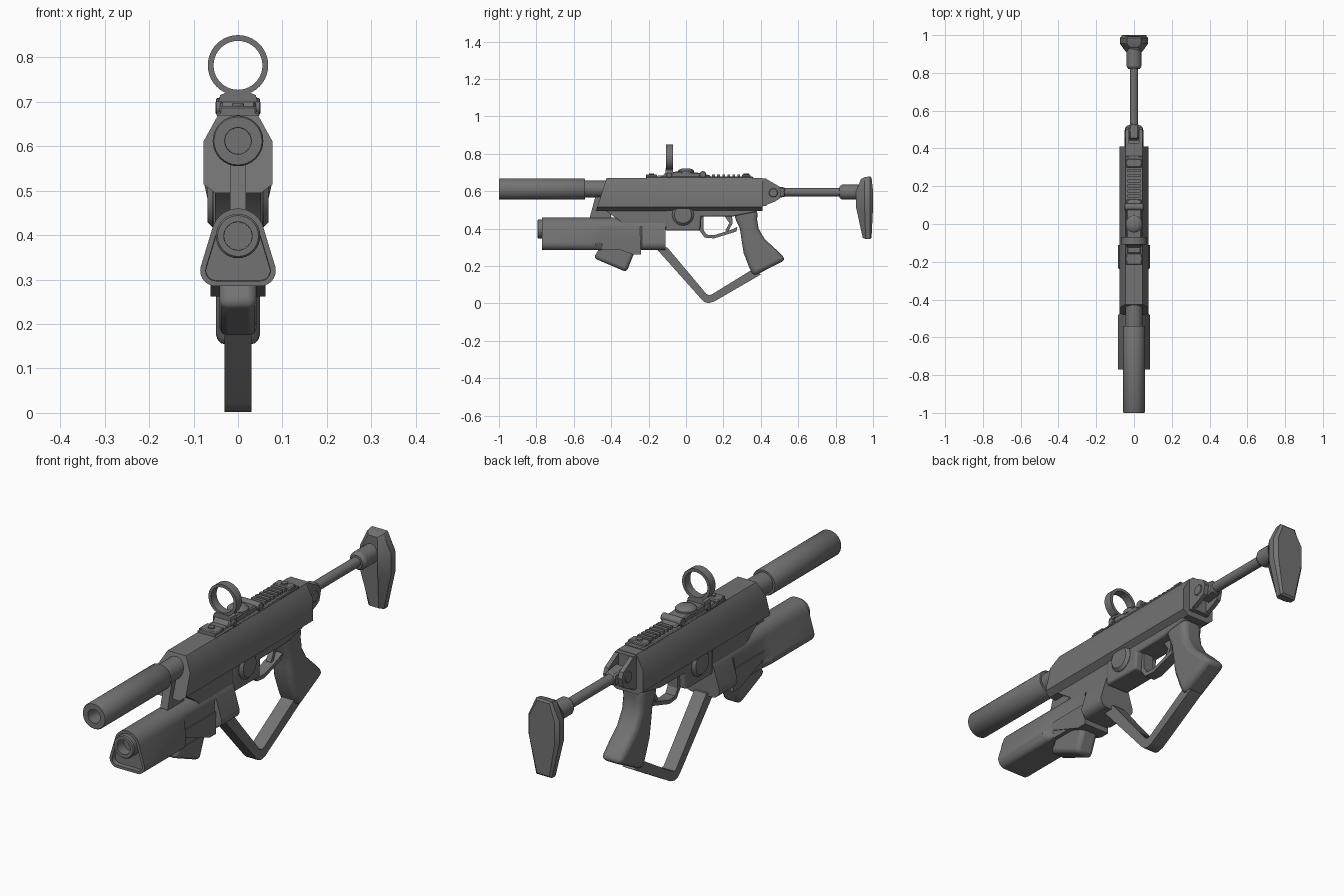
import bpy, bmesh, math
from mathutils import Vector, geometry

if "Cube" in bpy.data.objects:
    bpy.data.objects.remove(bpy.data.objects["Cube"])

grey = bpy.data.materials.new("gunmetal_grey")
grey.diffuse_color = (0.17, 0.17, 0.17, 1)
grey.use_nodes = True
grey.node_tree.nodes["Principled BSDF"].inputs["Base Color"].default_value = grey.diffuse_color


def finish(name, bm, bevel=0, segs=3):
    bmesh.ops.recalc_face_normals(bm, faces=bm.faces)
    me = bpy.data.meshes.new(name)
    bm.to_mesh(me)
    bm.free()
    me.materials.append(grey)
    ob = bpy.data.objects.new(name, me)
    bpy.context.collection.objects.link(ob)
    if bevel:
        m = ob.modifiers.new("bevel", 'BEVEL')
        m.width, m.segments, m.limit_method, m.angle_limit = bevel, segs, 'ANGLE', math.radians(60)
    return ob


def loft(rings):
    """Closed skin through rings of points; both ends capped."""
    bm = bmesh.new()
    vs = [[bm.verts.new(p) for p in r] for r in rings]
    n = len(vs[0])
    for a, b in zip(vs, vs[1:]):
        for i in range(n):
            bm.faces.new((a[i], a[(i + 1) % n], b[(i + 1) % n], b[i]))
    bm.faces.new(vs[0])
    bm.faces.new(vs[-1][::-1])
    bmesh.ops.recalc_face_normals(bm, faces=bm.faces)
    return bm


def plate(name, pts, half, x=0, bevel=0, segs=3):
    """Side outline (y, z) extruded across x."""
    return finish(name, loft([[(x + s * half, y, z) for y, z in pts] for s in (-1, 1)]), bevel, segs)


def box(name, y0, y1, z0, z1, half, x=0, bevel=0):
    return plate(name, [(y0, z0), (y1, z0), (y1, z1), (y0, z1)], half, x, bevel, 1)


def circle(r, n=32, cx=0, cz=0):
    return [(cx + r * math.cos(i * math.tau / n), cz + r * math.sin(i * math.tau / n)) for i in range(n)]


def recess(bm, wall, depth):
    """Sink the front (-y) cap, leaving a rim."""
    bm.normal_update()
    f = min(bm.faces, key=lambda f: f.normal.y)
    bmesh.ops.inset_region(bm, faces=[f], thickness=wall)
    bmesh.ops.inset_region(bm, faces=[f], thickness=0.001)
    bmesh.ops.translate(bm, verts=f.verts, vec=(0, depth, 0))


def tube(name, z, rings, wall=0, depth=0, n=32):
    """Round part along y from (y, radius) pairs, optionally bored at the front."""
    bm = loft([[(a, y, z + b) for a, b in circle(r, n)] for y, r in rings])
    if wall:
        recess(bm, wall, depth)
    return finish(name, bm)


def pin(name, x0, x1, y, z, r, edge=0.006, n=28):
    """Round part across x with a softened outer rim, mirrored on both sides."""
    for s, side in ((1, "right"), (-1, "left")):
        rings = [(x0, r), (x1 - edge, r), (x1, r - edge)]
        finish(f"{name}_{side}", loft([[(s * x, y + a, z + b) for a, b in circle(q, n)] for x, q in rings]))


def mirrored(half):
    return half + [(-x, z) for x, z in reversed(half)]


# Barrel and suppressor
tube("suppressor", 0.612, [(-1, 0.054), (-0.995, 0.057), (-0.545, 0.057), (-0.54, 0.054)], 0.024, 0.12)
tube("barrel", 0.612, [(-0.56, 0.045), (-0.38, 0.045)])

# Upper receiver with slanted nose
sec = mirrored([(0.045, 0.67), (0.078, 0.61), (0.078, 0.515), (0.052, 0.495)])
finish("upper_receiver", loft([[(x, -0.425 - (0.67 - z) * 0.32, z) for x, z in sec],
                               [(x, 0.41, z) for x, z in sec]]))
plate("nose_web", [(-0.485, 0.57), (-0.40, 0.57), (-0.40, 0.44), (-0.52, 0.44)], 0.018)
plate("under_block", [(-0.45, 0.51), (-0.08, 0.51), (-0.08, 0.40), (-0.33, 0.40), (-0.35, 0.44)], 0.052)

# Lower receiver, trigger and guard
plate("lower_receiver", [(-0.11, 0.51), (0.38, 0.51), (0.38, 0.49), (0.25, 0.465), (0.08, 0.465),
                         (0.075, 0.39), (-0.11, 0.39)], 0.055, bevel=0.008, segs=2)
plate("trigger_guard", [(0.072, 0.47), (0.072, 0.39), (0.10, 0.352), (0.15, 0.348), (0.27, 0.385), (0.275, 0.41),
                        (0.245, 0.395), (0.15, 0.365), (0.11, 0.368), (0.093, 0.395), (0.093, 0.47)], 0.024)
plate("trigger", [(0.20, 0.475), (0.245, 0.475), (0.25, 0.43), (0.225, 0.385), (0.21, 0.39), (0.232, 0.43)], 0.012)
pin("round_button", 0.04, 0.069, -0.016, 0.475, 0.058, 0.012)

# Grip and hand loop
plate("grip", [(0.255, 0.50), (0.265, 0.45), (0.288, 0.40), (0.297, 0.34), (0.308, 0.27), (0.335, 0.20),
               (0.36, 0.145), (0.535, 0.235), (0.48, 0.29), (0.42, 0.345), (0.388, 0.40), (0.38, 0.45),
               (0.385, 0.50)], 0.05, bevel=0.024)
plate("hand_loop", [(-0.165, 0.30), (0.085, 0.02), (0.10, 0.007), (0.12, 0.002), (0.15, 0.01), (0.40, 0.155),
                    (0.36, 0.185), (0.14, 0.05), (0.125, 0.045), (0.11, 0.05), (-0.10, 0.30)], 0.03)

# Underbarrel launcher with waisted middle
pts = circle(0.06, 32, 0, 0.40) + circle(0.035, 24, 0.05, 0.32) + circle(0.035, 24, -0.05, 0.32)
outline = [pts[i] for i in geometry.convex_hull_2d([Vector(p) for p in pts])]


def waist(p):
    return (max(-0.058, min(0.058, p[0])), p[1])


rings = [[(x, y, z) for x, z in (map(waist, outline) if w else outline)]
         for y, w in ((-0.77, 0), (-0.485, 0), (-0.45, 1), (-0.245, 1), (-0.235, 0), (-0.11, 0))]
bm = loft(rings)
recess(bm, 0.012, 0.02)
finish("launcher_body", bm)
tube("launcher_muzzle", 0.398, [(-0.795, 0.046), (-0.79, 0.05), (-0.72, 0.05)], 0.014, 0.06)

# Angled foregrip
plate("foregrip_collar", [(-0.46, 0.36), (-0.24, 0.36), (-0.24, 0.262), (-0.285, 0.262), (-0.455, 0.325)], 0.062)
plate("foregrip", [(-0.435, 0.34), (-0.495, 0.243), (-0.318, 0.168), (-0.265, 0.30)], 0.042, bevel=0.018, segs=2)

# Top rail with end blocks, teeth and screws
box("rail_base", -0.215, 0.36, 0.665, 0.678, 0.048, bevel=0.004)
for name, y0, y1, z1, half in (("front_block", -0.215, -0.155, 0.69, 0.042), ("front_step", -0.155, -0.12, 0.683, 0.036),
                               ("rear_block", 0.30, 0.345, 0.69, 0.042)):
    box("rail_" + name, y0, y1, 0.67, z1, half, bevel=0.004)
for i in range(6):
    y = 0.14 + i * 0.027
    box(f"rail_tooth_{i + 1}", y, y + 0.015, 0.67, 0.69, 0.034)
for i, (y, z) in enumerate(((-0.185, 0.688), (0.322, 0.688))):
    finish(f"rail_screw_{i + 1}", loft([[(a, y + b, h) for a, b in circle(0.014, 12)] for h in (z, z + 0.008)]))
plate("sight_housing", [(-0.13, 0.675), (-0.11, 0.70), (-0.05, 0.705), (0.06, 0.70), (0.13, 0.685), (0.13, 0.675)],
      0.04, bevel=0.005, segs=1)
finish("adjust_dome", loft([[(a, b, z) for a, b in circle(r)]
                            for z, r in ((0.69, 0.044), (0.708, 0.044), (0.717, 0.034), (0.722, 0.018))]))
pin("sight_knob", 0.0, 0.05, 0.09, 0.69, 0.018, 0.003, 16)
pin("sight_clamp", 0.0, 0.051, -0.09, 0.687, 0.015, 0.003, 16)

# Ring sight
neck = mirrored([(0.044, 0.70), (0.04, 0.715), (0.024, 0.722), (0.02, 0.73)])
neck = [(x, min(z, 0.722)) for x, z in neck]
finish("ring_foot", loft([[(x, y, z) for x, z in neck] for y in (-0.11, -0.07)]))
bm = bmesh.new()
loops = [[bm.verts.new((a, y, 0.782 + b)) for a, b in circle(r, 40)]
         for y, r in ((-0.108, 0.068), (-0.07, 0.068), (-0.07, 0.055), (-0.108, 0.055))]
for k in range(4):
    a, b = loops[k], loops[(k + 1) % 4]
    for i in range(40):
        bm.faces.new((a[i], a[(i + 1) % 40], b[(i + 1) % 40], b[i]))
finish("sight_ring", bm)

# Stock hinge: two ears around a knuckle
ear = [(0.40, 0.67), (0.43, 0.665), (0.50, 0.625), (0.51, 0.60), (0.50, 0.56), (0.475, 0.545), (0.40, 0.515)]
for s, side in ((1, "right"), (-1, "left")):
    plate("hinge_ear_" + side, ear, 0.01, s * 0.036)
box("hinge_mount", 0.39, 0.43, 0.52, 0.668, 0.045)
pin("hinge_pin", 0.0, 0.05, 0.467, 0.592, 0.024, 0.003, 20)
plate("hinge_knuckle", [(0.45, 0.56), (0.53, 0.57), (0.53, 0.62), (0.45, 0.63)], 0.025, bevel=0.006, segs=1)

# Stock rod, sleeve and butt
tube("stock_rod", 0.595, [(0.50, 0.022), (0.86, 0.022)], n=24)
tube("stock_sleeve", 0.595, [(0.82, 0.03), (0.835, 0.04), (0.94, 0.04)], n=24)


def butt(y_top, y_mid, y_low, w, m, top, low):
    prof = [(w, top, y_top), (m, 0.60, y_mid), (m, 0.51, y_mid), (w, low, y_low)]
    return [(x, y, z) for x, z, y in prof] + [(-x, y, z) for x, z, y in reversed(prof)]


finish("butt_plate", loft([butt(0.935, 0.91, 0.945, 0.022, 0.042, 0.665, 0.35),
                           butt(0.955, 0.955, 0.96, 0.038, 0.075, 0.675, 0.345),
                           butt(0.985, 0.985, 0.985, 0.038, 0.075, 0.68, 0.345),
                           butt(0.992, 1.0, 0.992, 0.03, 0.062, 0.672, 0.353)]))

# Smooth round surfaces, keep hard edges
bpy.ops.object.select_all(action='SELECT')
bpy.context.view_layer.objects.active = bpy.context.selected_objects[0]
bpy.ops.object.shade_smooth_by_angle(angle=math.radians(32))
